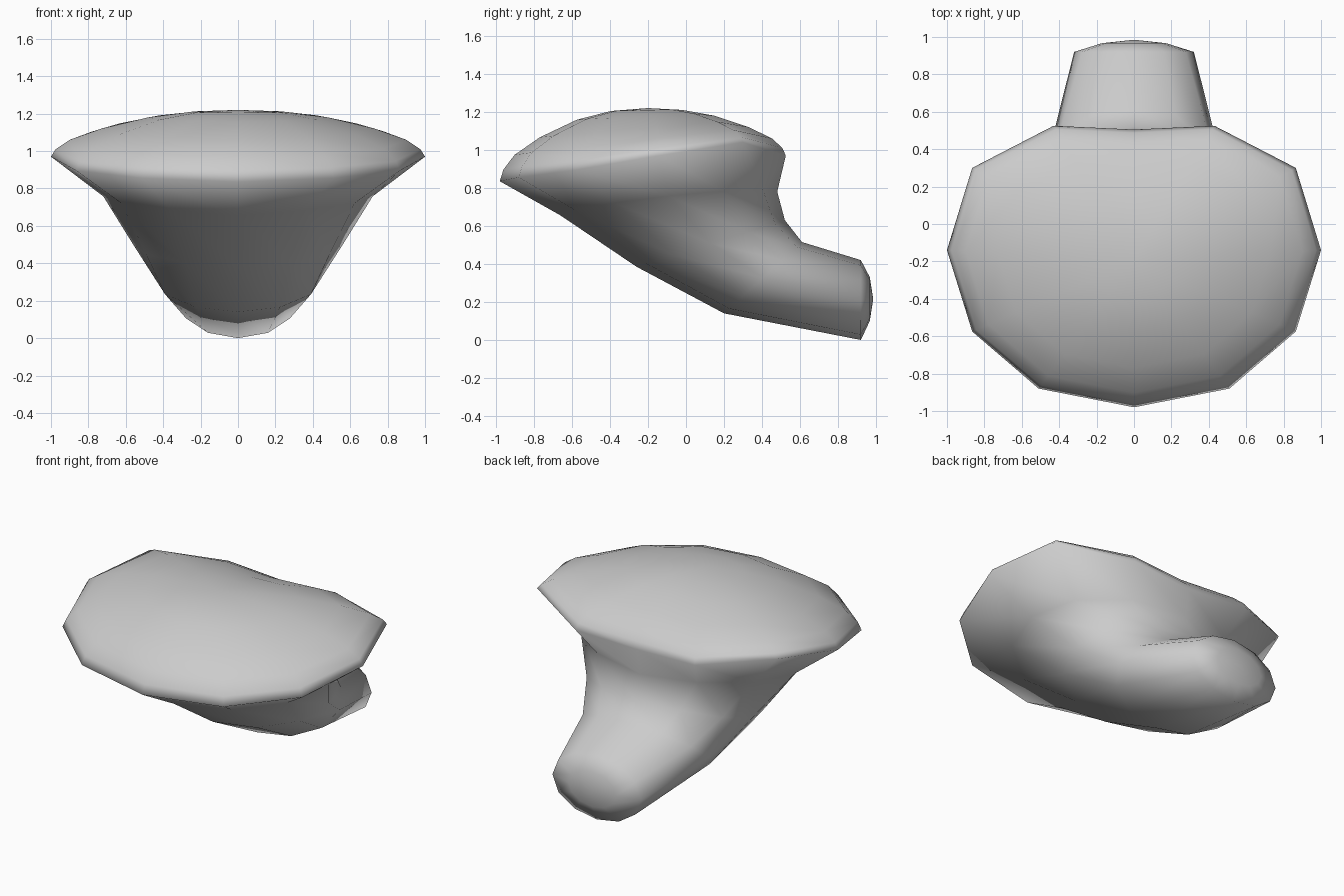
import bpy, bmesh
from math import sin, cos, pi
from mathutils import Vector

if "Cube" in bpy.data.objects:
    bpy.data.objects.remove(bpy.data.objects["Cube"])

N = 12
bm = bmesh.new()


def section(front, back, half_width, lift=0.0):
    """Tilted 12-sided oval between a front and a back (y, z) point."""
    pts = []
    for i in range(N):
        a = 2 * pi * i / N
        t = (1 - cos(a)) / 2
        y = front[0] + (back[0] - front[0]) * t
        z = front[1] + (back[1] - front[1]) * t + lift * abs(sin(a))
        pts.append(Vector((half_width * sin(a), y, z)))
    return pts


# rim of the flared head: one half, mirrored
half = [(0, -0.98, 0.835), (0.51, -0.88, 0.855), (0.865, -0.575, 0.895),
        (1.0, -0.14, 0.97), (0.865, 0.30, 1.04), (0.43, 0.525, 0.97),
        (0, 0.505, 0.95)]
rim = [Vector(p) for p in half]
rim += [Vector((-x, y, z)) for x, y, z in half[5:0:-1]]

# domed top, inner to outer
peak = Vector((0, -0.2, 1.22))
loops = []
for s, h in ((0.25, 0.96), (0.48, 0.84), (0.73, 0.60), (0.90, 0.36), (0.975, 0.16)):
    loops.append([Vector((p.x * s, peak.y + (p.y - peak.y) * s,
                          p.z + (peak.z - p.z) * h)) for p in rim])
loops.append(rim)

# bent neck sweeping down and back
loops.append(section((-0.66, 0.655), (0.48, 0.78), 0.72, 0.04))
loops.append(section((-0.26, 0.385), (0.52, 0.63), 0.565))
loops.append(section((0.20, 0.14), (0.61, 0.515), 0.45))
loops.append(section((0.92, 0.0), (0.92, 0.42), 0.32))

# shallow end cap
loops.append(section((0.967, 0.10), (0.967, 0.33), 0.17))
tip = Vector((0, 0.985, 0.215))

rings = [[bm.verts.new(p) for p in loop] for loop in loops]
for a, b in zip(rings, rings[1:]):
    for i in range(N):
        j = (i + 1) % N
        bm.faces.new((a[i], b[i], b[j], a[j]))
for ring, centre in ((rings[0], peak), (rings[-1], tip)):
    c = bm.verts.new(centre)
    for i in range(N):
        bm.faces.new((ring[i], ring[(i + 1) % N], c))

bmesh.ops.recalc_face_normals(bm, faces=bm.faces)
for f in bm.faces:
    f.smooth = True

mesh = bpy.data.meshes.new("flared_head_and_neck")
bm.to_mesh(mesh)
bm.free()
obj = bpy.data.objects.new("flared_head_and_neck", mesh)
bpy.context.collection.objects.link(obj)
